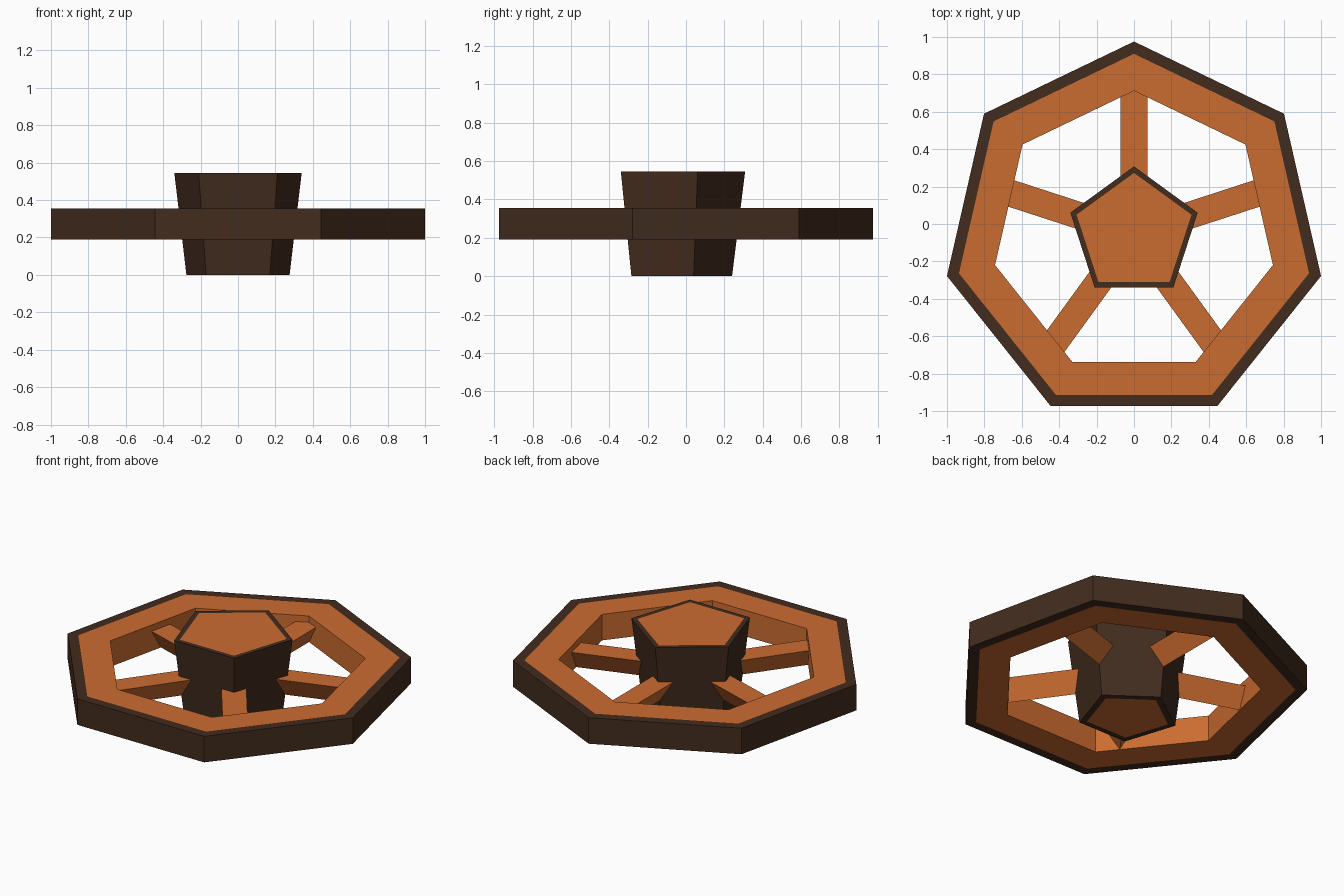
import bpy, bmesh, math

if "Cube" in bpy.data.objects:
    bpy.data.objects.remove(bpy.data.objects["Cube"])

CY = -0.05      # wheel axis offset in y
MID = 0.2725    # mid height of the rim


def material(name, rgb):
    m = bpy.data.materials.new(name)
    m.diffuse_color = (*rgb, 1)
    m.use_nodes = True
    m.node_tree.nodes["Principled BSDF"].inputs["Base Color"].default_value = m.diffuse_color
    return m


DARK = material("dark_wood", (0.055, 0.025, 0.013))
ORANGE = material("orange_wood", (0.60, 0.15, 0.03))


def loft(name, sides, rings, mats, closed):
    """Skin polygon rings (radius, z); mats holds the colour slot of each band."""
    bm = bmesh.new()
    loops = []
    for r, z in rings:
        angles = [math.pi / 2 + math.tau * i / sides for i in range(sides)]
        loops.append([bm.verts.new((r * math.cos(a), CY + r * math.sin(a), z)) for a in angles])
    pairs = list(zip(loops, loops[1:]))
    if closed:
        pairs.append((loops[-1], loops[0]))
    for (a, b), m in zip(pairs, mats):
        for i in range(sides):
            j = (i + 1) % sides
            bm.faces.new((a[i], a[j], b[j], b[i])).material_index = m
    if not closed:
        for loop in (loops[0], loops[-1]):
            bm.faces.new(loop).material_index = 1
    bmesh.ops.recalc_face_normals(bm, faces=bm.faces)
    me = bpy.data.meshes.new(name)
    bm.to_mesh(me)
    bm.free()
    me.materials.append(DARK)
    me.materials.append(ORANGE)
    ob = bpy.data.objects.new(name, me)
    bpy.context.collection.objects.link(ob)
    return ob


# Seven-sided rim: dark tread and borders, orange faces and inner wall
loft("rim", 7,
     [(1.0257, 0.19), (1.0257, 0.355), (0.96, 0.355), (0.762, 0.355), (0.762, 0.19), (0.96, 0.19)],
     [0, 0, 1, 1, 1, 0], True)

# Tapered five-sided hub with orange end faces
loft("hub", 5,
     [(0.245, 0), (0.29, 0), (0.358, 0.545), (0.323, 0.545)],
     [0, 0, 0], False)

# Five triangular spokes, flat side up, running from the hub into the rim
R, INNER, OUTER = 0.083, 0.1, 0.81
for i in range(5):
    a = math.pi / 2 + math.tau * i / 5
    mid = (INNER + OUTER) / 2
    bpy.ops.mesh.primitive_cylinder_add(vertices=3, radius=R, depth=OUTER - INNER)
    spoke = bpy.context.object
    spoke.name = f"spoke_{i + 1}"
    bm = bmesh.new()
    bm.from_mesh(spoke.data)
    for v in bm.verts:
        x, y, z = v.co
        v.co = (z, x, -y)   # lay along x with one edge pointing down
    bmesh.ops.recalc_face_normals(bm, faces=bm.faces)
    bm.to_mesh(spoke.data)
    bm.free()
    spoke.location = (mid * math.cos(a), CY + mid * math.sin(a), MID + 0.001)
    spoke.rotation_euler = (0, 0, a)
    spoke.data.materials.append(ORANGE)
